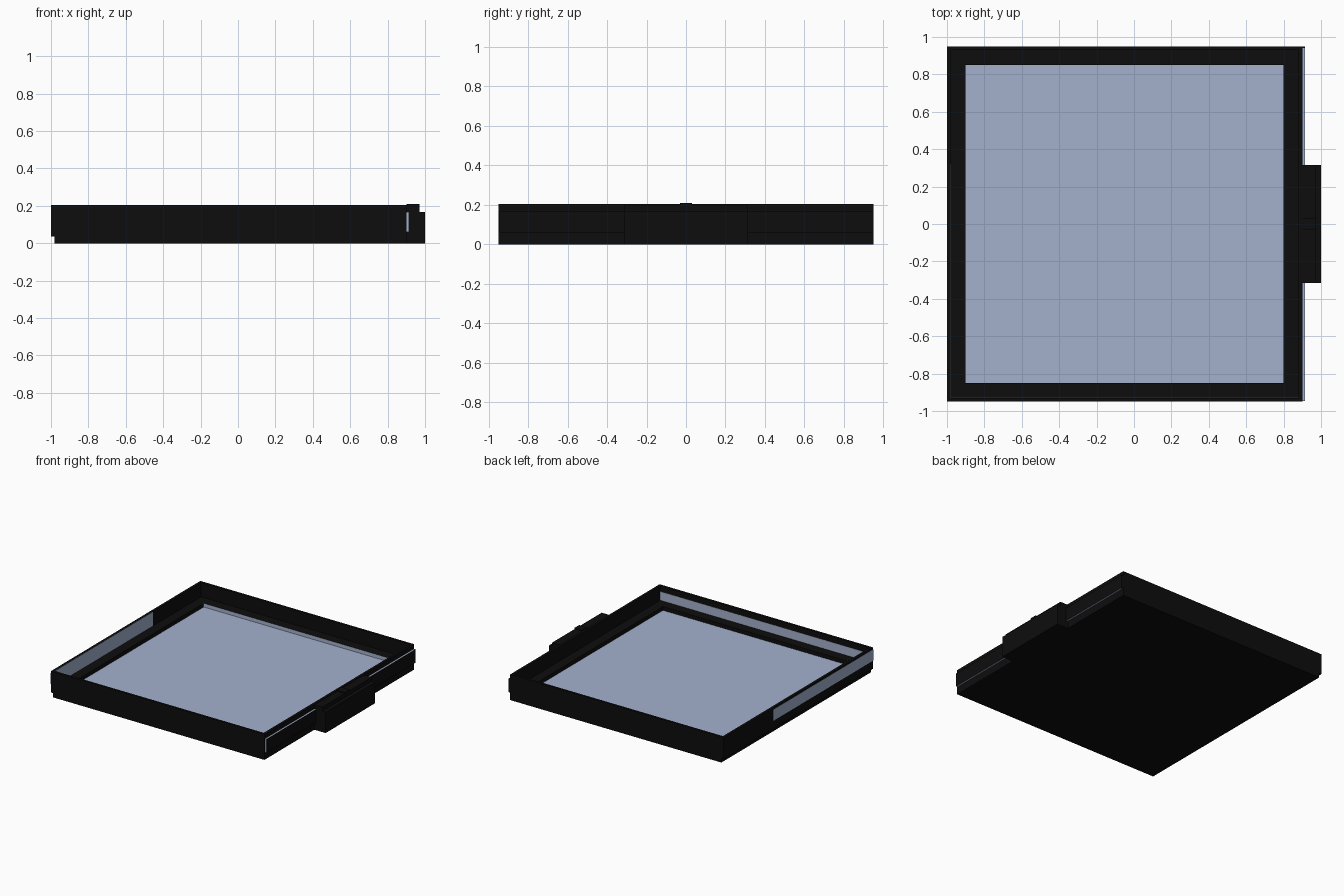
import bpy, bmesh

if "Cube" in bpy.data.objects:
    bpy.data.objects.remove(bpy.data.objects["Cube"])


def make_material(name, rgb):
    m = bpy.data.materials.new(name)
    m.diffuse_color = (*rgb, 1)
    m.use_nodes = True
    m.node_tree.nodes["Principled BSDF"].inputs["Base Color"].default_value = m.diffuse_color
    return m


black = make_material("matte_black", (0.004, 0.004, 0.004))
blue = make_material("pale_blue", (0.37, 0.44, 0.61))


def box(name, x, y, z, mats, rule=None):
    """Box from ranges; rule(normal) picks a material index per face."""
    bm = bmesh.new()
    bmesh.ops.create_cube(bm, size=1)
    for v in bm.verts:
        v.co = [r[0] + (c + 0.5) * (r[1] - r[0]) for r, c in zip((x, y, z), v.co)]
    bm.normal_update()
    if rule:
        for f in bm.faces:
            f.material_index = rule(f.normal)
    me = bpy.data.meshes.new(name)
    bm.to_mesh(me)
    bm.free()
    for m in mats:
        me.materials.append(m)
    ob = bpy.data.objects.new(name, me)
    bpy.context.collection.objects.link(ob)
    return ob


L, R, D = -0.98, 0.90, 0.95     # tray extents
LEDGE, TOP = 0.09, 0.205        # ledge and rim heights
T = 0.02                        # wall thickness

# Floor and the sunken panel
box("floor", (L, R), (-D, D), (0, 0.05), [black])
box("panel", (-0.9, 0.8), (-0.85, 0.85), (0.05, 0.06), [blue])

# Ledge around the panel; the back ledge shows a pale inner edge
box("ledge_left", (L, -0.9), (-D, D), (0.05, LEDGE), [black])
box("ledge_right", (0.8, R), (-D, D), (0.05, LEDGE), [black])
box("ledge_front", (-0.9, 0.8), (-D, -0.85), (0.05, LEDGE), [black])
box("ledge_back", (-0.9, 0.8), (0.85, D), (0.05, LEDGE), [black, blue],
    lambda n: int(n.y < -0.5))

# Upright walls
box("wall_left", (-1, L), (-D, D), (0.035, TOP), [black])
box("wall_right", (R - T, R), (-D + T, D - T), (LEDGE, TOP), [black])
for name, s in (("wall_front", -1), ("wall_back", 1)):
    y = sorted((s * D, s * (D - T)))
    box(name, (L, R), y, (LEDGE, TOP), [black])

# Pale inlays on the left and front walls
box("left_inlay_inner", (L, L + 0.002), (-D + T, 0.32), (LEDGE, TOP - 0.001), [blue])
box("left_inlay_outer", (-1.001, -1), (-D, 0.32), (0.10, 0.19), [blue])
box("front_inlay", (L, R - T), (-D + T, -D + T + 0.002), (LEDGE, 0.16), [blue])

# Slim side strip, dark on its outer face
box("side_strip", (R, 0.915), (-0.945, 0.94), (0.06, 0.168), [blue, black],
    lambda n: int(n.x > 0.5))
box("side_strip_cap", (R, 0.915), (0.94, D), (0.06, 0.168), [black])

# Latch block with raised shoulder and small tab
box("latch", (R, 1.0), (-0.315, 0.315), (0, 0.168), [black])
box("latch_shoulder", (R, 0.97), (-0.315, 0.315), (0.168, 0.2), [black])
box("latch_tab", (R, 0.97), (-0.03, 0.03), (0.2, 0.21), [black])
